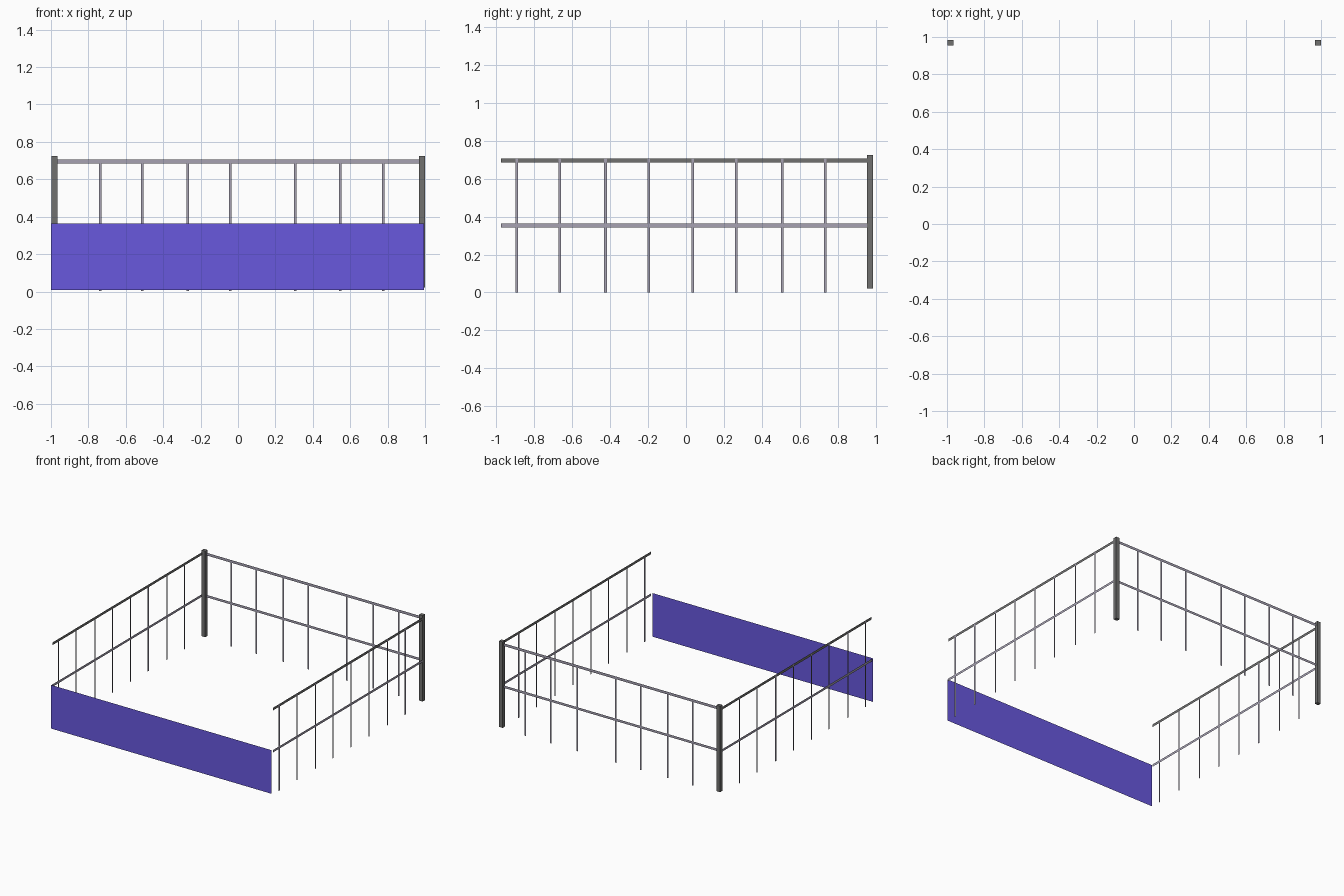
import bpy
import bmesh

if "Cube" in bpy.data.objects:
    bpy.data.objects.remove(bpy.data.objects["Cube"])


def material(name, rgb):
    m = bpy.data.materials.new(name)
    m.diffuse_color = (*rgb, 1)
    m.use_nodes = True
    m.node_tree.nodes["Principled BSDF"].inputs["Base Color"].default_value = m.diffuse_color
    return m


violet = material("violet", (0.138, 0.098, 0.730))
dark_grey = material("dark grey", (0.165, 0.165, 0.163))
light_grey = material("light lilac grey", (0.385, 0.360, 0.450))


def finish(name, bm, mat):
    me = bpy.data.meshes.new(name)
    bm.to_mesh(me)
    bm.free()
    me.materials.append(mat)
    ob = bpy.data.objects.new(name, me)
    bpy.context.collection.objects.link(ob)
    return ob


def strips_x(name, y, rects, mat):
    """Flat upright strips (x0, x1, z0, z1) facing the front."""
    bm = bmesh.new()
    for a, b, lo, hi in rects:
        bm.faces.new([bm.verts.new(p) for p in
                      ((a, y, lo), (b, y, lo), (b, y, hi), (a, y, hi))])
    return finish(name, bm, mat)


def strips_y(name, x, rects, mat):
    """Flat upright strips (y0, y1, z0, z1) facing the side."""
    bm = bmesh.new()
    for a, b, lo, hi in rects:
        bm.faces.new([bm.verts.new(p) for p in
                      ((x, a, lo), (x, b, lo), (x, b, hi), (x, a, hi))])
    return finish(name, bm, mat)


def box(name, lo, hi, mat):
    bm = bmesh.new()
    bmesh.ops.create_cube(bm, size=1)
    for v in bm.verts:
        v.co = [l + (c + 0.5) * (h - l) for c, l, h in zip(v.co, lo, hi)]
    return finish(name, bm, mat)


W = 0.007  # half width of the thin bars
TOP = (0.685, 0.707)
MID = (0.343, 0.363)

# front panel
strips_x("front_panel", -0.985, [(-1.0, 0.994, 0.008, 0.364)], violet)

# rear corner posts
box("post_left", (-0.998, 0.955, 0.022), (-0.965, 0.985, 0.724), dark_grey)
box("post_right", (0.967, 0.955, 0.022), (1.0, 0.985, 0.724), dark_grey)

# back railing
strips_x("back_rails", 0.970, [(-0.98, 0.98, *TOP), (-0.98, 0.98, *MID)], light_grey)
back_x = (-0.737, -0.511, -0.268, -0.041, 0.306, 0.546, 0.777)
strips_x("back_bars", 0.968, [(x - W, x + W, 0.002, 0.69) for x in back_x], light_grey)

# side railings
side_y = (-0.893, -0.665, -0.424, -0.197, 0.035, 0.265, 0.507, 0.734)
for side, x, out in (("left", -0.996, -0.001), ("right", 0.997, 0.001)):
    strips_y(side + "_top_rail", x, [(-0.974, 0.97, *TOP)], dark_grey)
    strips_y(side + "_middle_rail", x + 2 * out, [(-0.974, 0.97, *MID)], light_grey)
    strips_y(side + "_bars", x + out,
             [(y - W, y + W, 0, 0.706) for y in side_y], light_grey)
